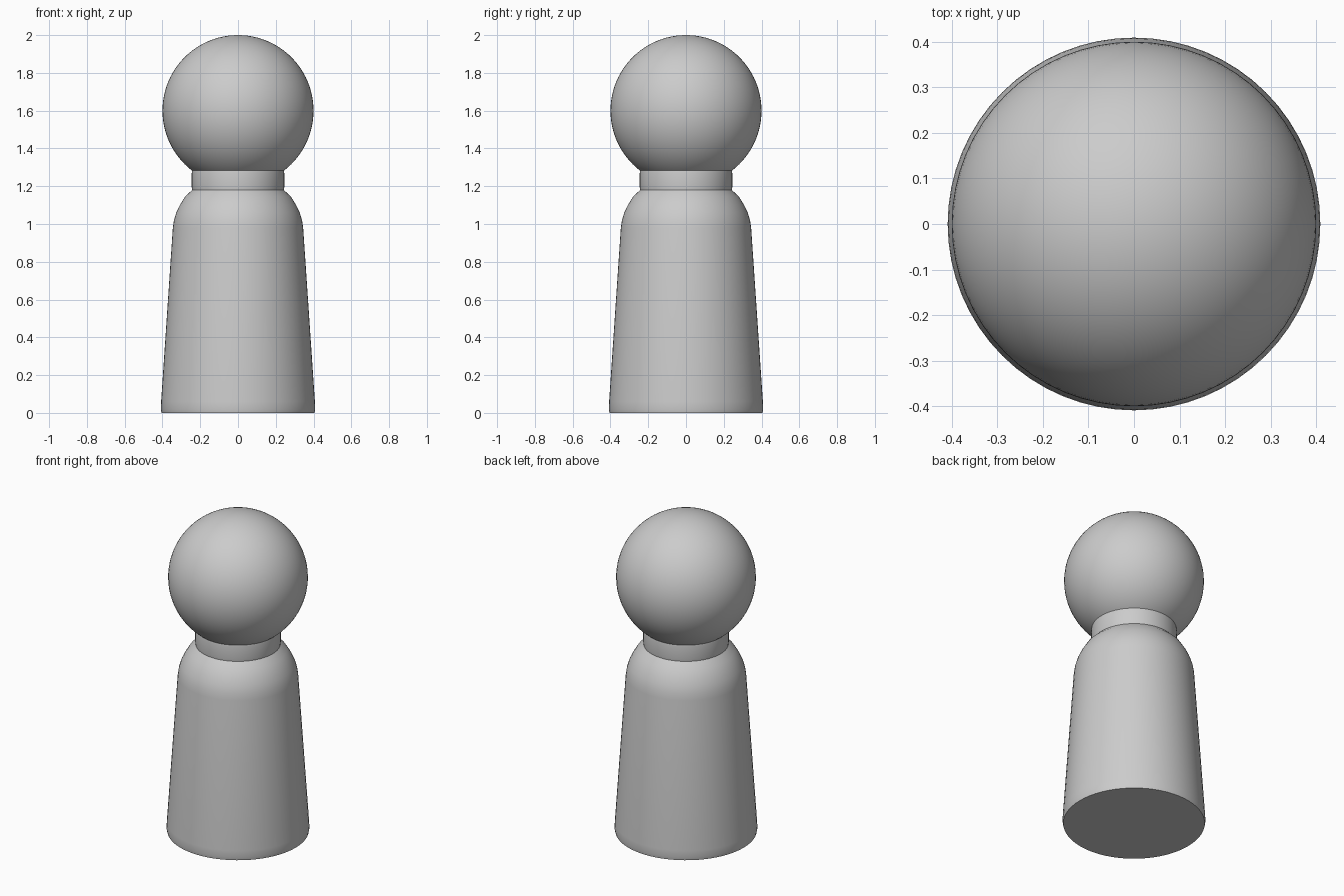
import bpy, bmesh
from math import pi, sin, cos

if "Cube" in bpy.data.objects:
    bpy.data.objects.remove(bpy.data.objects["Cube"])

SEGMENTS = 64


def lathe(name, profile):
    """Spin a (radius, height) profile around z; ends on the axis are closed."""
    bm = bmesh.new()
    verts = [bm.verts.new((r, 0, z)) for r, z in profile]
    edges = [bm.edges.new(pair) for pair in zip(verts, verts[1:])]
    bmesh.ops.spin(bm, geom=verts + edges, cent=(0, 0, 0), axis=(0, 0, 1),
                   angle=2 * pi, steps=SEGMENTS, use_duplicate=False)
    bmesh.ops.remove_doubles(bm, verts=bm.verts, dist=1e-5)
    bmesh.ops.recalc_face_normals(bm, faces=bm.faces)
    mesh = bpy.data.meshes.new(name)
    bm.to_mesh(mesh)
    bm.free()
    obj = bpy.data.objects.new(name, mesh)
    bpy.context.collection.objects.link(obj)
    smooth(obj)
    return obj


def smooth(obj):
    bpy.ops.object.select_all(action='DESELECT')
    obj.select_set(True)
    bpy.context.view_layer.objects.active = obj
    bpy.ops.object.shade_smooth_by_angle(angle=pi / 6)


# Tapered body with a slightly rounded foot and sloping shoulders
lathe("body", [(0, 0), (0.405, 0), (0.409, 0.02), (0.407, 0.06), (0.345, 0.98),
               (0.339, 1.02), (0.327, 1.06), (0.308, 1.10), (0.28, 1.145),
               (0.243, 1.18), (0, 1.18)])

# Short neck band
lathe("neck", [(0, 1.18), (0.243, 1.18), (0.245, 1.195), (0.245, 1.27),
               (0.243, 1.283), (0, 1.283)])

# Round head
bpy.ops.mesh.primitive_uv_sphere_add(segments=SEGMENTS, ring_count=48,
                                     radius=0.4, location=(0, 0, 1.6))
head = bpy.context.object
head.name = "head"
smooth(head)
